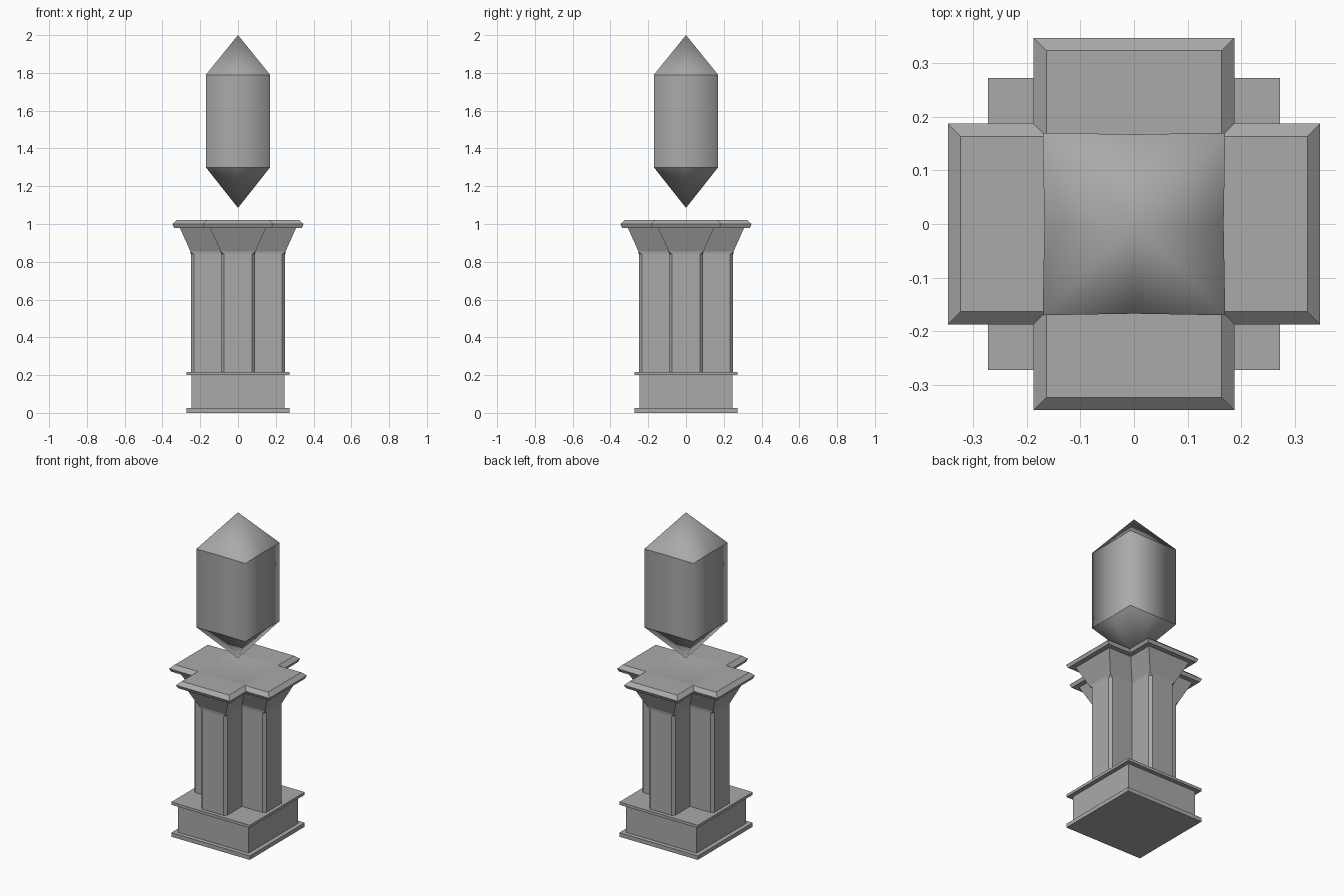
import bpy
import bmesh
import math

cube = bpy.data.objects.get("Cube")
if cube:
    bpy.data.objects.remove(cube, do_unlink=True)

stone = bpy.data.materials.new("grey_stone")
stone.use_nodes = True
GREY = (0.4, 0.4, 0.4, 1)
stone.diffuse_color = GREY
stone.node_tree.nodes["Principled BSDF"].inputs["Base Color"].default_value = GREY


def finish(name, bm):
    bmesh.ops.remove_doubles(bm, verts=bm.verts, dist=0.0005)
    bmesh.ops.recalc_face_normals(bm, faces=bm.faces)
    mesh = bpy.data.meshes.new(name)
    bm.to_mesh(mesh)
    bm.free()
    mesh.materials.append(stone)
    obj = bpy.data.objects.new(name, mesh)
    bpy.context.collection.objects.link(obj)
    return obj


def block(name, half, low, high):
    bm = bmesh.new()
    bmesh.ops.create_cube(bm, size=1)
    bmesh.ops.scale(bm, vec=(2 * half, 2 * half, high - low), verts=bm.verts)
    bmesh.ops.translate(bm, vec=(0, 0, (low + high) / 2), verts=bm.verts)
    return finish(name, bm)


def loft(bm, rings):
    loops = [[bm.verts.new(p) for p in ring] for ring in rings]
    for a, b in zip(loops, loops[1:]):
        for i in range(len(a)):
            j = (i + 1) % len(a)
            bm.faces.new((a[i], a[j], b[j], b[i]))
    return loops


ARM = 0.16  # how far each arm of the cross reaches past its half width


def cross(w, z, c=0.0):
    """Plus-shaped outline with the outer corners cut by c."""
    r = w + ARM
    quarter = [(r, c - w), (r, w - c), (r - c, w), (w, w), (w, r - c)]
    # each quarter turn continues the outline
    quarter = [(r - c, -w)] + quarter[:4]
    points = []
    for k in range(4):
        co, si = round(math.cos(k * math.pi / 2)), round(math.sin(k * math.pi / 2))
        points += [(x * co - y * si, x * si + y * co, z) for x, y in quarter]
    return points


# Square base
block("base_foot", 0.272, 0, 0.025)
block("base_block", 0.245, 0.025, 0.2)
block("base_ledge", 0.272, 0.2, 0.217)

# Cross-shaped shaft with chamfered corners and flared head
bm = bmesh.new()
loops = loft(bm, [cross(0.09, 0.217, 0.016), cross(0.09, 0.84, 0.016),
                  cross(0.092, 0.855), cross(0.148, 0.98)])
bm.faces.new(loops[0])
bm.faces.new(loops[-1])
finish("shaft", bm)

# Bevelled cap slab with a shallow dish in the middle
bm = bmesh.new()
loops = loft(bm, [cross(0.178, 0.98), cross(0.187, 1.0), cross(0.163, 1.022)])
bm.faces.new(loops[0])
top = loops[-1]
dish = bm.verts.new((0, 0, 0.99))
for k in range(4):
    before, after = top[5 * k - 1], top[5 * k + 4]
    bm.faces.new([before] + top[5 * k:5 * k + 5])
    bm.faces.new((before, after, dish)).smooth = True
finish("cap_slab", bm)

# Floating crystal: softly shaded prism with a point at each end
HALF, MID = 0.17, 0.167
outline = []
for k in range(8):
    a = k * math.pi / 4
    reach = HALF * math.sqrt(2) if k % 2 else MID
    outline.append((reach * math.cos(a), reach * math.sin(a)))
bm = bmesh.new()
loops = loft(bm, [[(x, y, z) for x, y in outline] for z in (1.3, 1.79)])
for loop, z in zip(loops, (1.085, 2.0)):
    tip = bm.verts.new((0, 0, z))
    for i in range(8):
        bm.faces.new((loop[i], loop[(i + 1) % 8], tip))
for face in bm.faces:
    face.smooth = True
for edge in bm.edges:
    if abs(edge.verts[0].co.z - edge.verts[1].co.z) < 0.001:
        edge.smooth = False
finish("crystal", bm)
